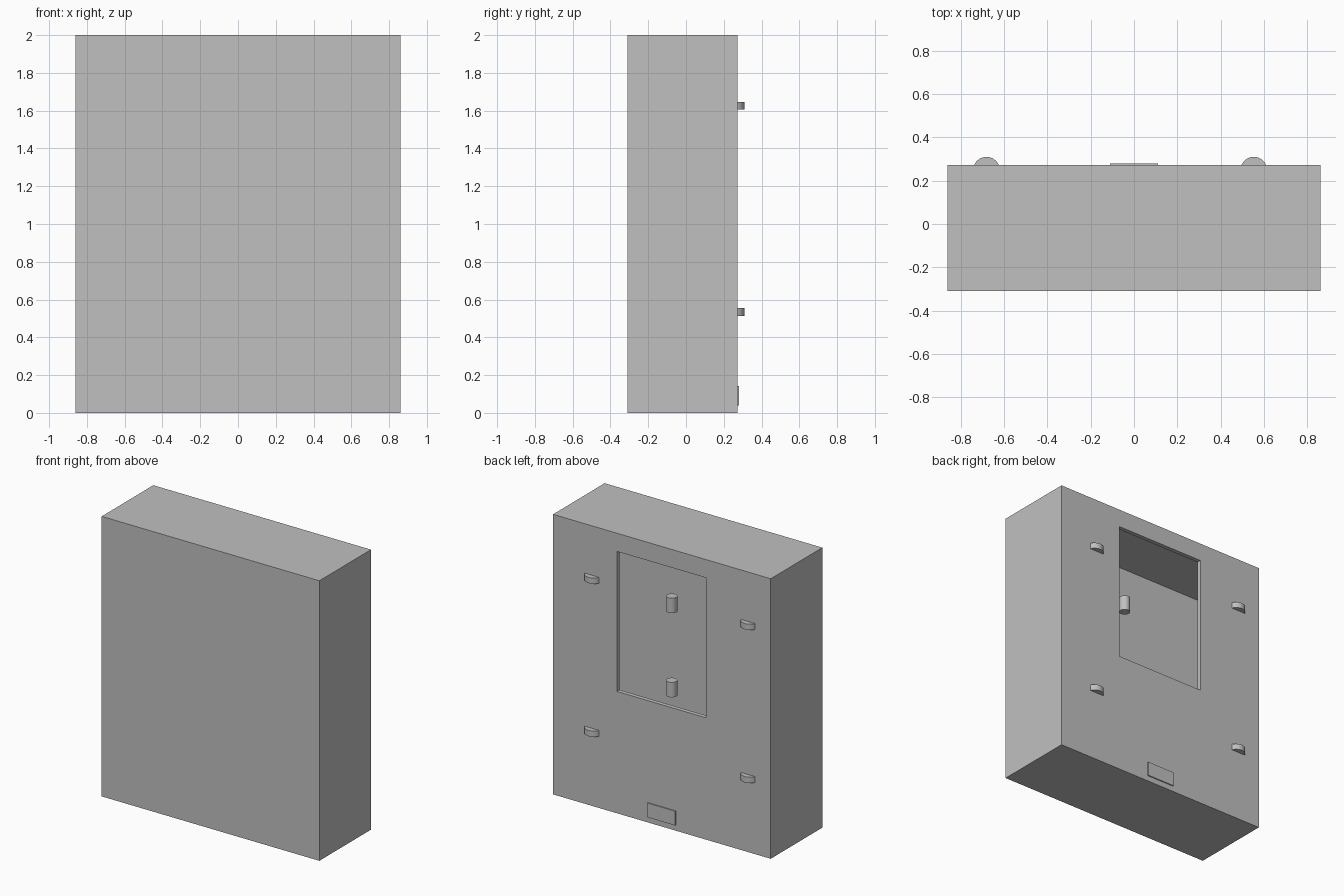
import bpy
import bmesh
import math

HALF_W, FRONT, BACK, HEIGHT, WALL = 0.86, -0.31, 0.272, 2.0, 0.03

cube = bpy.data.objects.get("Cube")
if cube:
    bpy.data.objects.remove(cube, do_unlink=True)

grey = bpy.data.materials.new("light_grey")
grey.use_nodes = True
grey.diffuse_color = (0.53, 0.53, 0.53, 1)
grey.node_tree.nodes["Principled BSDF"].inputs["Base Color"].default_value = grey.diffuse_color


def add_part(name, bm):
    bmesh.ops.recalc_face_normals(bm, faces=bm.faces)
    mesh = bpy.data.meshes.new(name)
    bm.to_mesh(mesh)
    bm.free()
    mesh.materials.append(grey)
    obj = bpy.data.objects.new(name, mesh)
    bpy.context.collection.objects.link(obj)
    return obj


def box(name, low, high):
    bm = bmesh.new()
    bmesh.ops.create_cube(bm, size=1)
    for v in bm.verts:
        v.co = [lo + (c + 0.5) * (hi - lo) for c, lo, hi in zip(v.co, low, high)]
    return add_part(name, bm)


def prism(name, outline, bottom, top):
    """Extrude a plan outline upward, with smooth sides and sharp rims."""
    bm = bmesh.new()
    face = bm.faces.new([bm.verts.new((x, y, bottom)) for x, y in outline])
    extruded = bmesh.ops.extrude_face_region(bm, geom=[face])["geom"]
    moved = [g for g in extruded if isinstance(g, bmesh.types.BMVert)]
    bmesh.ops.translate(bm, verts=moved, vec=(0, 0, top - bottom))
    obj = add_part(name, bm)
    select_only(obj)
    bpy.ops.object.shade_smooth_by_angle(angle=math.radians(30))
    return obj


def select_only(obj):
    bpy.ops.object.select_all(action="DESELECT")
    obj.select_set(True)
    bpy.context.view_layer.objects.active = obj


def arc(x, y, radius, start, end, steps):
    angles = [start + (end - start) * i / steps for i in range(steps + 1)]
    return [(x + radius * math.cos(a), y + radius * math.sin(a)) for a in angles]


# Hollow cabinet with a rectangular opening in its back wall
cabinet = box("cabinet", (-HALF_W, FRONT, 0), (HALF_W, BACK, HEIGHT))
cavity = box("cavity_cutter", (-HALF_W + WALL, FRONT + WALL, WALL),
             (HALF_W - WALL, BACK - WALL, HEIGHT - WALL))
opening = box("opening_cutter", (-0.35, 0, 0.87), (0.355, BACK + 0.1, 1.87))
for cutter in (cavity, opening):
    cutter.hide_render = True
    cut = cabinet.modifiers.new("cut", "BOOLEAN")
    cut.operation = "DIFFERENCE"
    cut.solver = "EXACT"
    cut.object = cutter
    select_only(cabinet)
    bpy.ops.object.modifier_apply(modifier=cut.name)
    bpy.data.objects.remove(cutter, do_unlink=True)

# Rounded lugs on the back
LUG_RADIUS, LUG_Y = 0.061, 0.249
dip = math.asin((BACK - 0.002 - LUG_Y) / LUG_RADIUS)
for side, x in (("left", 0.553), ("right", -0.681)):
    for level, z in (("lower", 0.512), ("upper", 1.605)):
        prism(f"{level}_{side}_lug", arc(x, LUG_Y, LUG_RADIUS, dip, math.pi - dip, 24), z, z + 0.042)

# Upright pegs inside the cavity
for level, z in (("lower", 0.817), ("upper", 1.418)):
    prism(f"{level}_peg", arc(0.098, 0.02, 0.036, 0, math.tau, 32)[:-1], z, z + 0.107)

# Thin plate near the bottom of the back
box("back_plate", (-0.11, BACK - 0.001, 0.04), (0.11, BACK + 0.008, 0.142))
